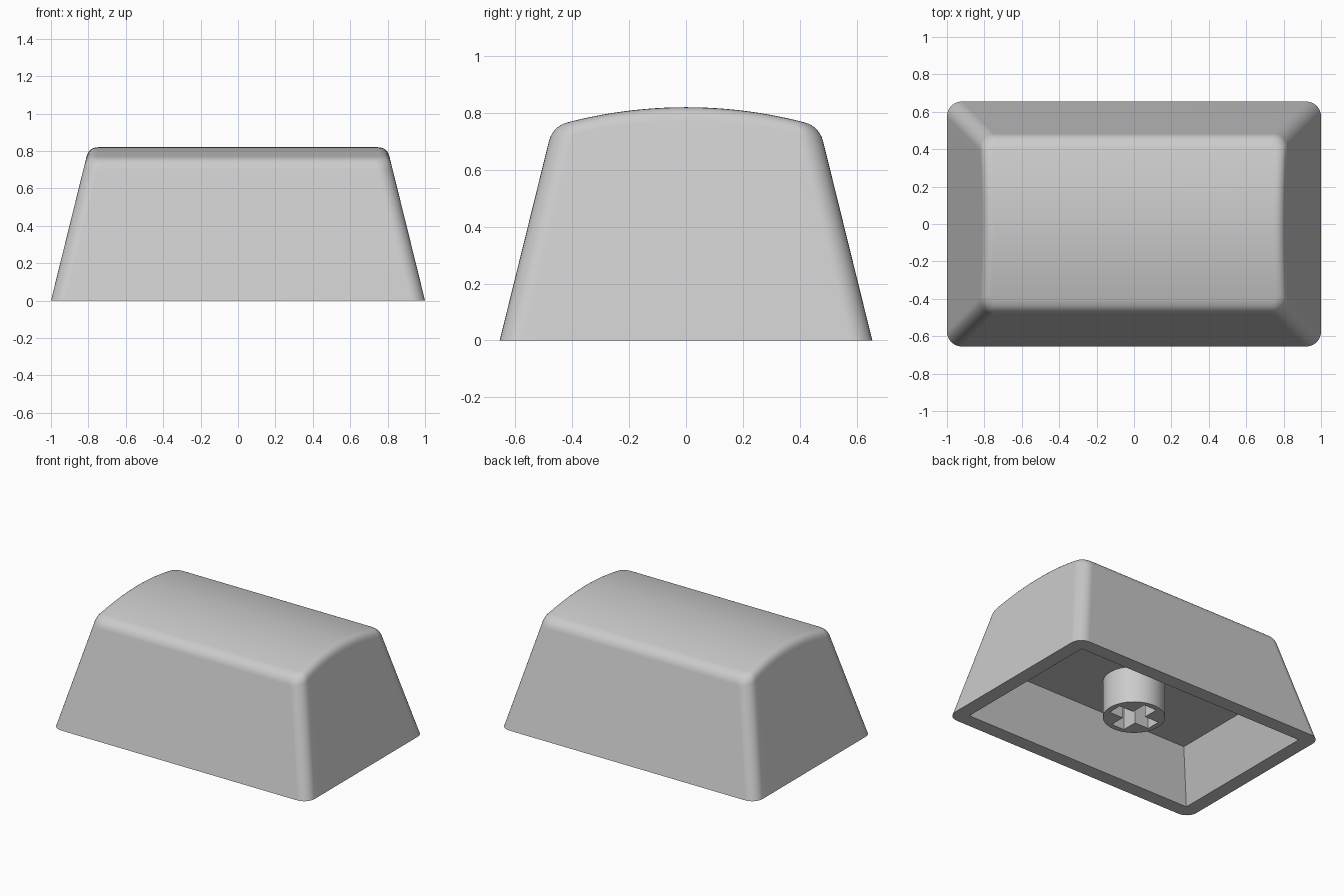
import bpy, bmesh, math

old = bpy.data.objects.get("Cube")
if old:
    bpy.data.objects.remove(old, do_unlink=True)

# One plastic for the whole model
grey = bpy.data.materials.new("grey_plastic")
colour = (0.6, 0.6, 0.6, 1)
grey.diffuse_color = colour
grey.use_nodes = True
bsdf = next(n for n in grey.node_tree.nodes if n.type == 'BSDF_PRINCIPLED')
bsdf.inputs["Base Color"].default_value = colour

HALF_X, HALF_Y = 1.0, 0.655      # footprint
HEIGHT, DOME = 0.82, 1.66        # crown height and dome radius
SLOPE = 0.247                    # inward lean of the walls
CORNER, FILLET = 0.08, 0.05
CEILING = 0.335                  # height of the hollow
ARC, SIDE = 8, 20                # corner and dome subdivisions


def outline(hx, hy, r):
    """Rounded rectangle, counter-clockwise, as (core x, core y, normal x, normal y)."""
    cx, cy = hx - r, hy - r
    pts = []

    def corner(sx, sy, start):
        for i in range(ARC + 1):
            a = start + math.pi / 2 * i / ARC
            pts.append((sx * cx, sy * cy, math.cos(a), math.sin(a)))

    def end(s):
        for i in range(1, SIDE):
            pts.append((s * cx, s * cy * (2 * i / SIDE - 1), s, 0))

    corner(1, -1, -math.pi / 2)
    end(1)
    corner(1, 1, 0)
    corner(-1, 1, math.pi / 2)
    end(-1)
    corner(-1, -1, math.pi)
    return pts


def dome(y):
    return HEIGHT - DOME + math.sqrt(DOME ** 2 - y ** 2)


def flat_ring(bm, hx, hy, r, z):
    return [bm.verts.new((cx + r * nx, cy + r * ny, z))
            for cx, cy, nx, ny in outline(hx, hy, r)]


def crown_ring(bm, drop, inset):
    """Ring on the leaning walls that follows the dome."""
    ring = []
    r = CORNER - inset
    for cx, cy, nx, ny in outline(HALF_X, HALF_Y, CORNER):
        z = HEIGHT
        for _ in range(12):
            lean = SLOPE * z
            x = cx * (1 - lean / (HALF_X - CORNER)) + r * nx
            y = cy * (1 - lean / (HALF_Y - CORNER)) + r * ny
            z = dome(y) - drop
        ring.append(bm.verts.new((x, y, z)))
    return ring


def cap(bm, ring):
    """Close a ring with strips running from end to end."""
    half = len(ring) // 2
    for i in range(half - 1):
        bm.faces.new((ring[i], ring[i + 1], ring[-2 - i], ring[-1 - i]))


def finish(obj):
    bm = bmesh.new()
    bm.from_mesh(obj.data)
    bmesh.ops.remove_doubles(bm, verts=bm.verts, dist=1e-5)
    bmesh.ops.recalc_face_normals(bm, faces=bm.faces)
    bm.to_mesh(obj.data)
    bm.free()
    obj.data.materials.clear()
    obj.data.materials.append(grey)
    bpy.ops.object.select_all(action='DESELECT')
    obj.select_set(True)
    bpy.context.view_layer.objects.active = obj
    bpy.ops.object.shade_smooth_by_angle(angle=math.radians(30))
    mod = obj.modifiers.new("flat_wall_normals", 'WEIGHTED_NORMAL')
    mod.keep_sharp = True


# Hollow cap: ceiling, inner walls, rim, outer walls, fillet, domed crown
bm = bmesh.new()
wall, lean_in = 0.1, 0.13
rings = [
    flat_ring(bm, HALF_X - wall - lean_in, HALF_Y - wall - lean_in, 0, CEILING),
    flat_ring(bm, HALF_X - wall, HALF_Y - wall, 0, 0),
    flat_ring(bm, HALF_X, HALF_Y, CORNER, 0),
]
steps = 6
for i in range(steps + 1):
    t = i / steps
    rings.append(crown_ring(bm, FILLET * (1 - t) ** 2, FILLET * t ** 2))
for low, high in zip(rings, rings[1:]):
    n = len(low)
    for i in range(n):
        j = (i + 1) % n
        bm.faces.new((low[i], low[j], high[j], high[i]))
cap(bm, rings[0])
cap(bm, rings[-1])
mesh = bpy.data.meshes.new("cap_shell")
bm.to_mesh(mesh)
bm.free()
shell = bpy.data.objects.new("cap_shell", mesh)
bpy.context.collection.objects.link(shell)
finish(shell)

# Round stem with a cross-shaped socket, hanging from the ceiling
RADIUS, REACH, SLOT = 0.198, 0.16, 0.05
circle = [(RADIUS * math.cos(a), RADIUS * math.sin(a))
          for a in (math.tau * i / 48 for i in range(48))]
cross = []
for q in range(4):
    c, s = round(math.cos(q * math.pi / 2)), round(math.sin(q * math.pi / 2))
    for x, y in ((SLOT, SLOT), (SLOT, REACH), (-SLOT, REACH)):
        cross.append((c * x - s * y, s * x + c * y))

curve = bpy.data.curves.new("stem_profile", 'CURVE')
curve.dimensions = '2D'
curve.fill_mode = 'BOTH'
stem_bottom, stem_top = 0.077, CEILING + 0.005
curve.extrude = (stem_top - stem_bottom) / 2
for loop in (circle, cross):
    spline = curve.splines.new('POLY')
    spline.points.add(len(loop) - 1)
    for p, (x, y) in zip(spline.points, loop):
        p.co = (x, y, 0, 1)
    spline.use_cyclic_u = True
helper = bpy.data.objects.new("stem_profile", curve)
bpy.context.collection.objects.link(helper)
bpy.context.view_layer.update()
graph = bpy.context.evaluated_depsgraph_get()
stem_mesh = bpy.data.meshes.new_from_object(helper.evaluated_get(graph))
bpy.data.objects.remove(helper, do_unlink=True)
stem = bpy.data.objects.new("stem", stem_mesh)
stem.location.z = (stem_bottom + stem_top) / 2
bpy.context.collection.objects.link(stem)
finish(stem)
